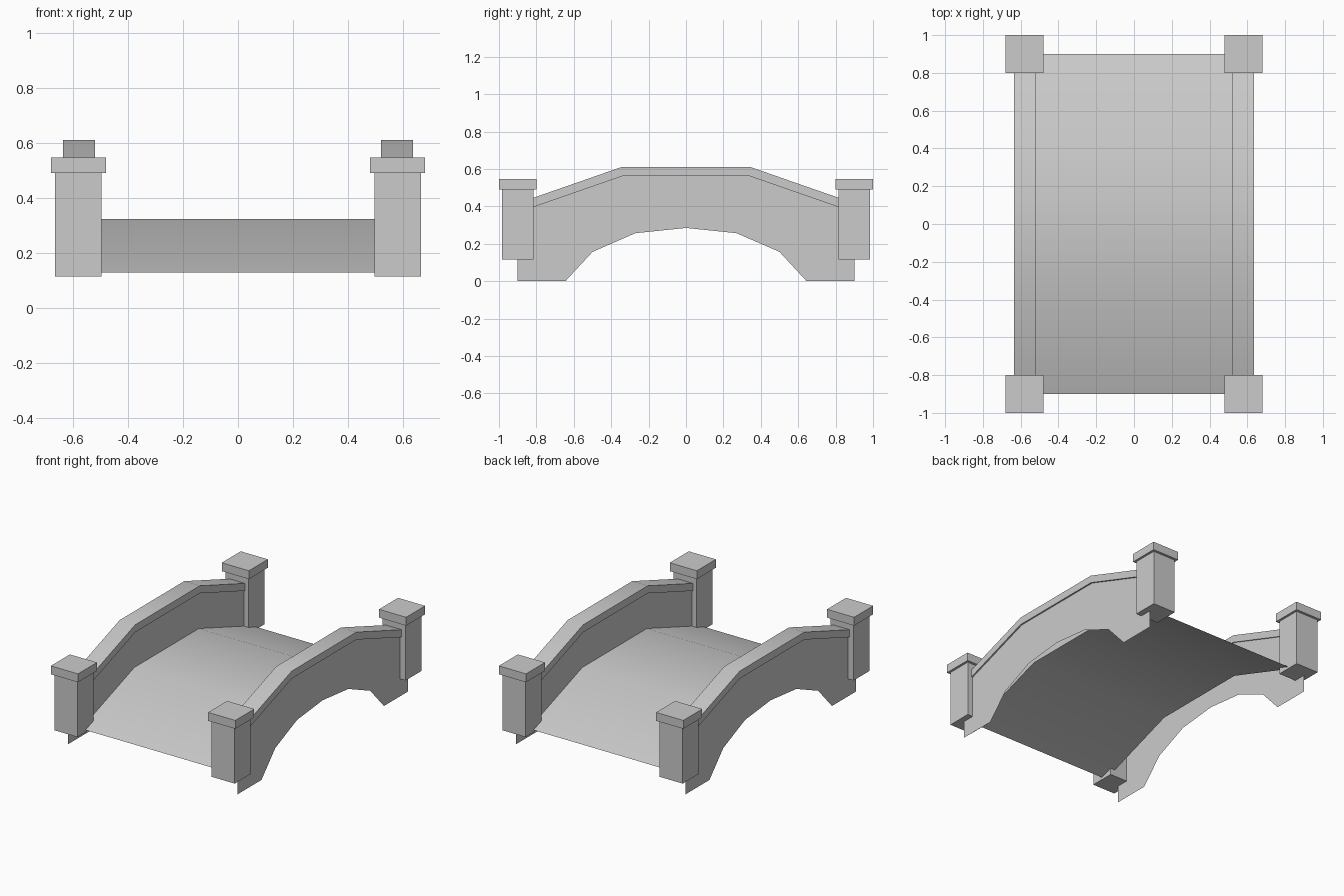
import bpy, bmesh

if "Cube" in bpy.data.objects:
    bpy.data.objects.remove(bpy.data.objects["Cube"])

# Longitudinal (y, offset) line shared by deck, walls and copings
LINE = [(-0.9, -0.195), (-0.34, 0.0), (0.34, 0.0), (0.9, -0.195)]
ARCH = [(0.645, 0.0), (0.5, 0.157), (0.27, 0.257), (0.0, 0.285)]
WALL_IN, WALL_OUT = 0.527, 0.625


def make(name, build, smooth=False):
    bm = bmesh.new()
    build(bm)
    bm.normal_update()
    me = bpy.data.meshes.new(name)
    bm.to_mesh(me)
    bm.free()
    ob = bpy.data.objects.new(name, me)
    bpy.context.collection.objects.link(ob)
    if smooth:
        bpy.context.view_layer.objects.active = ob
        ob.select_set(True)
        bpy.ops.object.shade_smooth_by_angle(angle=0.6)
        ob.select_set(False)
    return ob


def sweep(bm, section, closed):
    """Sweep an (x, z) cross-section along the bridge line."""
    rings = [[bm.verts.new((x, y, z + dz)) for x, z in section] for y, dz in LINE]
    n = len(section)
    for a, b in zip(rings, rings[1:]):
        for i in range(n if closed else n - 1):
            j = (i + 1) % n
            bm.faces.new((a[i], a[j], b[j], b[i]))
    if closed:
        bm.faces.new(rings[0][::-1])
        bm.faces.new(rings[-1])
        bmesh.ops.recalc_face_normals(bm, faces=bm.faces)


def box(bm, centre, size):
    vs = bmesh.ops.create_cube(bm, size=1)["verts"]
    bmesh.ops.scale(bm, vec=size, verts=vs)
    bmesh.ops.translate(bm, vec=centre, verts=vs)


# Walkway surface
make("deck", lambda bm: sweep(bm, [(-0.53, 0.325), (0.53, 0.325)], False), True)

for side, s in (("left", -1), ("right", 1)):
    # Outer arched wall panel
    def outer(bm):
        arch = ARCH + [(-y, z) for y, z in ARCH[-2::-1]]
        pts = [(0.9, 0.0)] + arch + [(-0.9, 0.0)]
        pts += [(y, 0.565 + dz * 0.97) for y, dz in LINE]
        vs = [bm.verts.new((s * WALL_OUT, y, z)) for y, z in pts]
        f = bm.faces.new(vs)
        f.normal_update()
        if f.normal.x * s < 0:
            f.normal_flip()
        bmesh.ops.triangulate(bm, faces=[f])
    make(side + "_outer_wall", outer)

    # Inner parapet wall above the deck
    x = s * WALL_IN
    section = [(x, 0.325), (x, 0.565)]
    make(side + "_inner_wall",
         lambda bm: sweep(bm, section if s > 0 else section[::-1], False))

    # Coping along the top of the wall
    make(side + "_coping", lambda bm: sweep(
        bm, [(s * 0.52, 0.562), (s * 0.635, 0.562), (s * 0.635, 0.612), (s * 0.52, 0.612)], True), True)

    # End posts with caps
    for end, e in (("front", -1), ("back", 1)):
        make(f"{end}_{side}_post",
             lambda bm: box(bm, (s * 0.58, e * 0.9, 0.303), (0.17, 0.168, 0.375)))
        make(f"{end}_{side}_post_cap",
             lambda bm: box(bm, (s * 0.58, e * 0.9, 0.519), (0.2, 0.2, 0.056)))
